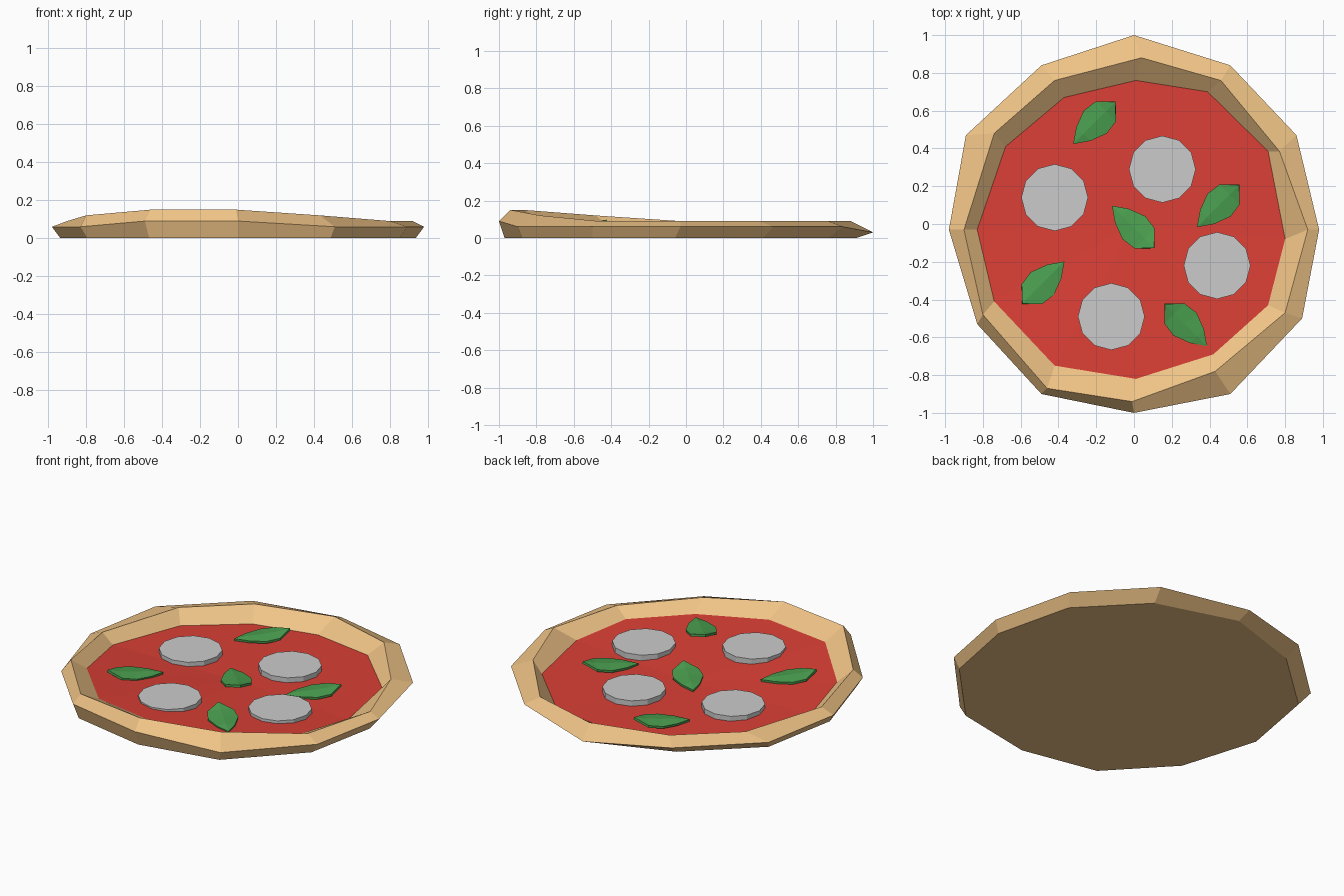
import bpy, bmesh, math
from mathutils import Vector

if "Cube" in bpy.data.objects:
    bpy.data.objects.remove(bpy.data.objects["Cube"])


def material(name, rgb):
    m = bpy.data.materials.new(name)
    m.diffuse_color = (*rgb, 1)
    m.use_nodes = True
    m.node_tree.nodes["Principled BSDF"].inputs["Base Color"].default_value = m.diffuse_color
    return m


def make(name, verts, faces, mat=None):
    me = bpy.data.meshes.new(name)
    me.from_pydata(verts, [], faces)
    bm = bmesh.new()
    bm.from_mesh(me)
    bmesh.ops.recalc_face_normals(bm, faces=bm.faces)
    bm.to_mesh(me)
    bm.free()
    ob = bpy.data.objects.new(name, me)
    bpy.context.collection.objects.link(ob)
    if mat:
        me.materials.append(mat)
    return ob


dough = material("dough", (0.87, 0.55, 0.24))
red = material("tomato", (0.70, 0.05, 0.036))
green = material("leaf_green", (0.07, 0.35, 0.08))

# Uneven hand-shaped rings, clockwise from the back
outer = [(0, 1, .03), (.51, .84, .06), (.86, .47, .06), (.98, -.03, .06),
         (.89, -.5, .06), (.51, -.9, .06), (0, -1, .09), (-.49, -.9, .09),
         (-.83, -.53, .06), (-.98, -.03, .06), (-.89, .47, .06), (-.49, .84, .06)]
crest = [(.04, .88, .09), (.46, .76, .09), (.77, .385, .09), (.92, -.03, .09),
         (.8, -.47, .09), (.43, -.78, .12), (-.01, -.94, .15), (-.46, -.87, .15),
         (-.8, -.48, .12), (-.9, -.03, .09), (-.74, .48, .09), (-.42, .76, .09)]
rim = [(.01, .76, .015), (.39, .7, .015), (.71, .385, .02), (.8, -.08, .025),
       (.71, -.43, .045), (.42, -.69, .055), (.01, -.82, .08), (-.42, -.75, .085),
       (-.74, -.41, .055), (-.83, -.03, .03), (-.68, .41, .02), (-.37, .67, .015)]
bottom = [(x * .955, y * .94 - .03, 0) for x, y, z in outer]
n = len(outer)

# Crust: loft from the flat base over the crest to the sauce edge
faces = [list(range(n))]
for r in range(3):
    for i in range(n):
        j = (i + 1) % n
        faces.append([r * n + i, r * n + j, (r + 1) * n + j, (r + 1) * n + i])
make("crust", bottom + outer + crest + rim, faces, dough)

# Sauce: shallow faceted dish inside the crust
sauce = make("sauce", rim + [(0, 0, .02)], [[(i + 1) % n, i, n] for i in range(n)], red)

# Round topping slices
slices = [(-.42, .14, .05), (.15, .29, .05), (.44, -.22, .058), (-.12, -.49, .081)]
for k, (x, y, top) in enumerate(slices):
    bpy.ops.mesh.primitive_cylinder_add(vertices=12, radius=.177, depth=.04,
                                        location=(x, y, top - .02))
    bpy.context.object.name = f"topping_slice_{k + 1}"

# Leaves: folded sheet, blunt end lifted, pointed tip resting on the sauce
spine = [(-.15, .05), (-.08, .036), (0, .028), (.09, .024), (.165, .012)]
half = [0, .075, .086, .052, 0]
leaves = [(-.205, .54, .02, 225), (.45, .1, .02, 225), (0, -.02, .02, 135),
          (-.485, -.315, .04, 45), (.27, -.53, .048, 315)]
for k, (x, y, z, ang) in enumerate(leaves):
    a = math.radians(ang)
    u = Vector((math.cos(a), math.sin(a), 0))
    v = Vector((-u.y, u.x, 0))
    base = Vector((x, y, z))
    verts = [base + u * s + Vector((0, 0, h)) for s, h in spine]
    for side in (1, -1):
        verts += [base + u * spine[i][0] + v * side * half[i]
                  + Vector((0, 0, spine[i][1] - .008)) for i in (1, 2, 3)]
    top = []
    for o in (5, 8):
        top += [[0, 1, o], [1, 2, o + 1, o], [2, 3, o + 2, o + 1], [3, 4, o + 2]]
    leaf = make(f"leaf_{k + 1}", verts, top, green)
    if leaf.data.polygons[0].normal.z < 0:
        leaf.data.flip_normals()
    sol = leaf.modifiers.new("thickness", 'SOLIDIFY')
    sol.thickness = .014
    sol.offset = -1
